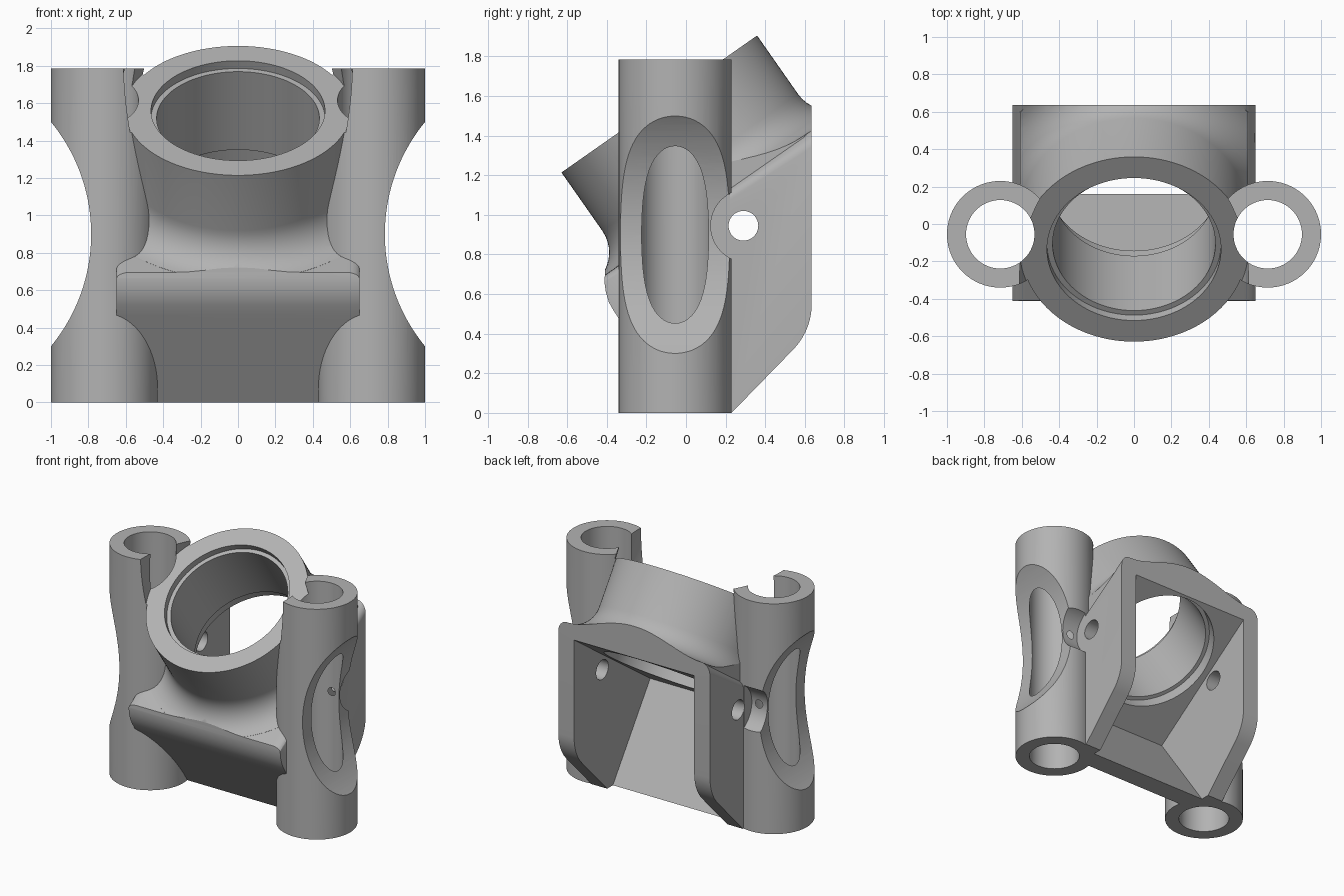
import bpy, bmesh, math
from mathutils import Matrix

if "Cube" in bpy.data.objects:
    bpy.data.objects.remove(bpy.data.objects["Cube"], do_unlink=True)

# Material
grey = bpy.data.materials.new("plain grey")
grey.use_nodes = True
colour = (0.45, 0.45, 0.45, 1)
grey.diffuse_color = colour
grey.node_tree.nodes["Principled BSDF"].inputs["Base Color"].default_value = colour

TILT = math.radians(35)
RING_FRAME = Matrix.Translation((0, -0.135, 1.56)) @ Matrix.Rotation(TILT, 4, 'X')
HALF_W, INNER_W = 0.65, 0.515
TUBE_X, TUBE_Y, TUBE_H = 0.715, -0.055, 1.785


def to_object(name, bm):
    bmesh.ops.recalc_face_normals(bm, faces=bm.faces)
    mesh = bpy.data.meshes.new(name)
    bm.to_mesh(mesh)
    bm.free()
    mesh.materials.append(grey)
    ob = bpy.data.objects.new(name, mesh)
    bpy.context.collection.objects.link(ob)
    return ob


def prism(name, outline, half, round_roof=0):
    """Side outline (y, z) extruded across x."""
    bm = bmesh.new()
    rows = [[bm.verts.new((x, y, z)) for y, z in outline] for x in (-half, half)]
    n = len(outline)
    bm.faces.new(rows[0])
    bm.faces.new(rows[1])
    for i in range(n):
        j = (i + 1) % n
        bm.faces.new((rows[0][i], rows[0][j], rows[1][j], rows[1][i]))
    if round_roof:
        edges = [e for e in bm.edges
                 if all(v.co.z > 0.6 for v in e.verts)
                 and abs(e.verts[0].co.y - e.verts[1].co.y) > 0.5]
        bmesh.ops.bevel(bm, geom=edges, offset=round_roof, segments=6,
                        profile=0.5, affect='EDGES')
    return to_object(name, bm)


def lathe(name, profile, frame, steps=96):
    """Closed solid of revolution from (radius, height) points."""
    bm = bmesh.new()
    rings = []
    for r, h in profile:
        rings.append([bm.verts.new((r * math.cos(a), r * math.sin(a), h))
                      for a in (2 * math.pi * k / steps for k in range(steps))])
    for a, b in zip(rings, rings[1:]):
        for k in range(steps):
            m = (k + 1) % steps
            bm.faces.new((a[k], a[m], b[m], b[k]))
    bm.faces.new(rings[0])
    bm.faces.new(rings[-1])
    bm.transform(frame)
    return to_object(name, bm)


def combine(target, other, operation):
    other.hide_render = True
    mod = target.modifiers.new(operation.lower(), 'BOOLEAN')
    mod.operation = operation
    mod.solver = 'EXACT'
    mod.object = other
    bpy.context.view_layer.objects.active = target
    bpy.ops.object.modifier_apply(modifier=mod.name)
    bpy.data.objects.remove(other, do_unlink=True)


def rod(name, axis, centre, radius, length, steps=64):
    turn = {'X': Matrix.Rotation(math.pi / 2, 4, 'Y'),
            'Y': Matrix.Rotation(math.pi / 2, 4, 'X'),
            'Z': Matrix.Identity(4)}[axis]
    return lathe(name, [(radius, -length / 2), (radius, length / 2)],
                 Matrix.Translation(centre) @ turn, steps)


# Main housing: sloped front, sloped roof, chamfered side plates
back_curve = [(0.305 + 0.33 * math.cos(a), 0.55 + 0.33 * math.sin(a))
              for a in (math.radians(-45 + 5 * k) for k in range(10))]
front_curve = [(-0.41, 0.695), (-0.412, 0.66), (-0.405, 0.61),
               (-0.39, 0.56), (-0.368, 0.52), (-0.34, 0.477)]
outline = [(0.0, 0), (0.23, 0)] + back_curve + [(0.635, 1.428)] + front_curve
bracket = prism("bracket", outline, HALF_W, 0.07)

# Tilted ring with a filleted foot, trimmed to the housing
FIL, START = 0.19, 0.36
foot = [(0.603 + FIL * (1 - math.cos(a)), -START - FIL * math.sin(a))
        for a in (math.radians(9 * k) for k in range(11))]
ring = lathe("ring", [(0.603, 0)] + foot + [(0.603 + FIL, -0.58)], RING_FRAME, 128)
trim = prism("ring_trim", [(-0.41, 0.6), (-0.41, 0.86), (-0.9, 0.86),
                           (-0.9, 2.2), (0.635, 2.2), (0.635, 0.6)], 0.61)
combine(ring, trim, 'INTERSECT')
combine(bracket, ring, 'UNION')

# Side tubes, cleared around the ring mouth
for side in (-1, 1):
    tube = rod("tube", 'Z', (side * TUBE_X, TUBE_Y, TUBE_H / 2), 0.285, TUBE_H, 96)
    clear = lathe("mouth_clearance", [(0.612, 0.0), (0.612, 1.2)], RING_FRAME)
    combine(tube, clear, 'DIFFERENCE')
    combine(bracket, tube, 'UNION')

# Open cavity at the back
cavity = prism("cavity", [(0.23, -0.1), (-0.297, 0.653), (0.635, 1.306),
                          (0.9, 1.49), (0.9, -0.1)], INNER_W)
combine(bracket, cavity, 'DIFFERENCE')

# Stepped ring bore
bore = lathe("ring_bore", [(0.465, 0.1), (0.465, -0.05), (0.435, -0.05),
                           (0.435, -0.56), (0.465, -0.56), (0.465, -0.72)],
             RING_FRAME, 128)
combine(bracket, bore, 'DIFFERENCE')

# Tube bores, outer waists and bolt reliefs
for side in (-1, 1):
    cuts = [
        rod("tube_bore", 'Z', (side * TUBE_X, TUBE_Y, 0.95), 0.183, 2.4),
        rod("waist", 'Y', (side * 1.729, 0, 0.9), 0.944, 1.6, 160),
        rod("bolt_relief", 'X', (side * 0.952, 0.31, 0.945), 0.185, 0.6),
    ]
    for cut in cuts:
        combine(bracket, cut, 'DIFFERENCE')

# Cross bolt hole
combine(bracket, rod("bolt_hole", 'X', (0, 0.29, 0.945), 0.075, 3), 'DIFFERENCE')

# Smooth shading with sharp edges
bpy.ops.object.select_all(action='DESELECT')
bracket.select_set(True)
bpy.context.view_layer.objects.active = bracket
bpy.ops.object.shade_smooth_by_angle(angle=math.radians(25))
